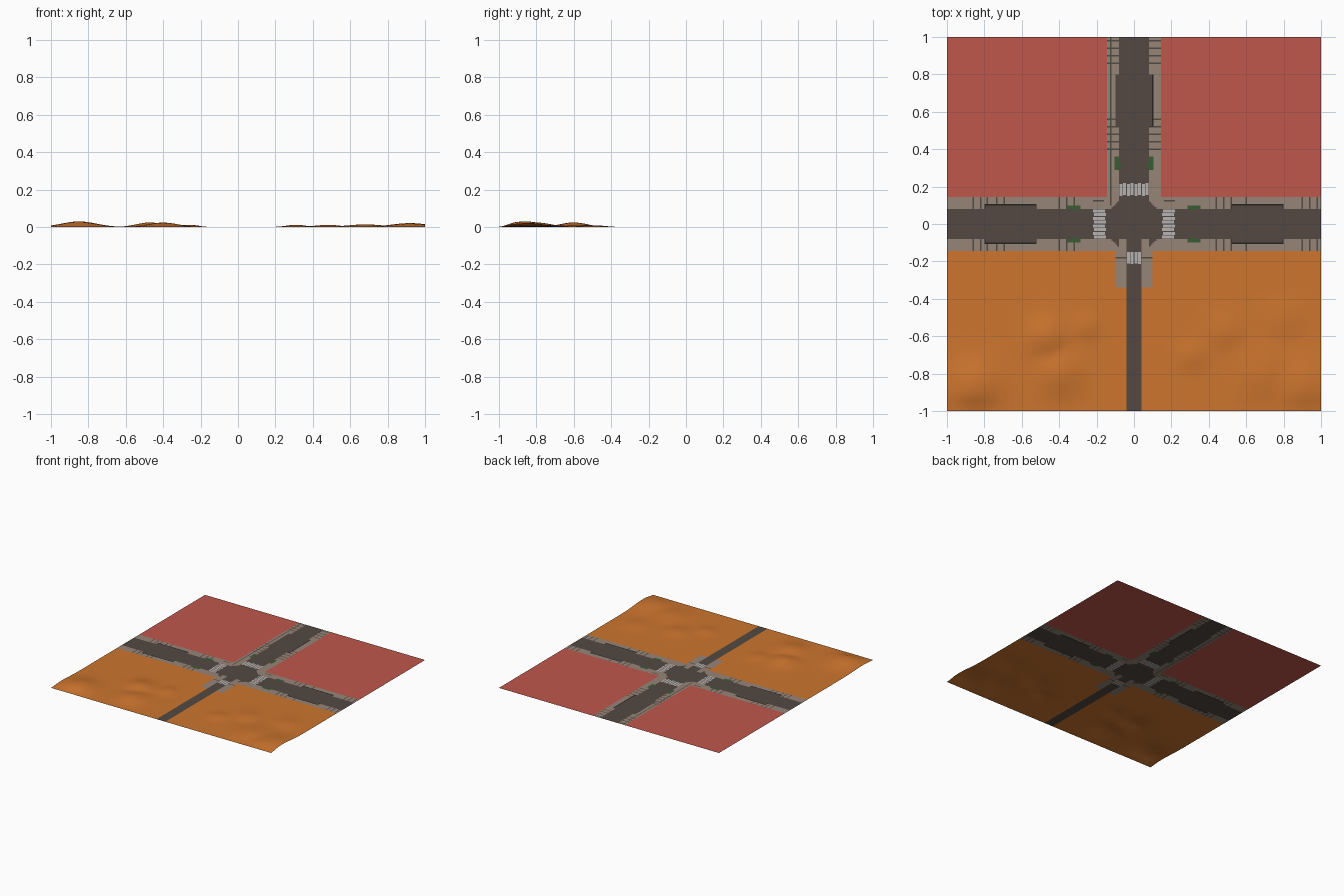
import bpy, bmesh, math

if "Cube" in bpy.data.objects:
    bpy.data.objects.remove(bpy.data.objects["Cube"])

def mat(name, r, g, b):
    lin = lambda c: ((c / 255 + 0.055) / 1.055) ** 2.4 if c > 10 else c / 255 / 12.92
    m = bpy.data.materials.new(name)
    m.diffuse_color = (lin(r), lin(g), lin(b), 1)
    m.use_nodes = True
    m.node_tree.nodes["Principled BSDF"].inputs["Base Color"].default_value = m.diffuse_color
    return m

M = {
    "paving": mat("paving stone", 150, 133, 119),
    "asphalt": mat("asphalt", 83, 73, 67),
    "crossing": mat("crossing paint", 182, 180, 177),
    "joint": mat("dark joint", 78, 74, 66),
    "kerb": mat("black kerb", 38, 35, 33),
    "planter": mat("planter green", 58, 92, 52),
    "plot": mat("red plot", 192, 87, 76),
    "sand": mat("orange sand", 205, 117, 46),
}

def make_object(name, quads, material, smooth=False):
    """Weld a list of quads (each four xyz points) into one sheet."""
    bm = bmesh.new()
    cache = {}
    def v(p):
        k = tuple(round(c, 5) for c in p)
        if k not in cache:
            cache[k] = bm.verts.new(k)
        return cache[k]
    for q in quads:
        bm.faces.new([v(p) for p in q]).smooth = smooth
    me = bpy.data.meshes.new(name)
    bm.to_mesh(me)
    bm.free()
    me.materials.append(M[material])
    ob = bpy.data.objects.new(name, me)
    bpy.context.collection.objects.link(ob)

def rect(x0, x1, y0, y1):
    return [(x0, y0, 0), (x1, y0, 0), (x1, y1, 0), (x0, y1, 0)]

# Flat layout: later rectangles overrule earlier ones, so nothing overlaps
layers = []
def add(part, x0, x1, y0, y1):
    layers.append((part, min(x0, x1), max(x0, x1), min(y0, y1), max(y0, y1)))

W, R, L = 0.145, 0.08, 0.004          # pavement and road half widths, half line width

# Pavements
add("paving", -1, 1, -W, W)
add("paving", -W, W, W, 1)
add("paving", -0.1, 0.1, -0.34, -W)

# Paving joints
for s in (-1, 1):
    for x in (-0.86, -0.82, -0.785, -0.735, -0.695, -0.40, -0.36, -0.32,
              0.44, 0.48, 0.52, 0.60, 0.90, 0.94, 0.98):
        add("joint", x - L, x + L, s * R, s * W)
    for y in (0.40, 0.44, 0.48, 0.52, 0.56, 0.86, 0.90, 0.94, 0.98):
        add("joint", s * R, s * W, y - L, y + L)
    add("joint", s * 0.16, s * 0.22, 0.125 - L, 0.125 + L)
    add("joint", s * 0.04, s * 0.10, -0.18 - L, -0.18 + L)
add("joint", -0.128, -0.121, 0.1, 1)

# Roads, with kerbed parking bays
for s in (-1, 1):
    add("kerb", s * 0.52, s * 0.80, -0.106, 0.106)
    add("asphalt", s * 0.525, s * 0.795, -0.098, 0.098)
add("kerb", R, 0.103, 0.52, 0.80)
add("asphalt", -0.098, 0.095, 0.525, 0.80)
add("asphalt", -1, 1, -R, R)
add("asphalt", -R, R, 0, 1)
add("asphalt", -0.04, 0.04, -1, 0)

# Planters beside the roads
for s in (-1, 1):
    add("planter", s * R, s * 0.103, 0.29, 0.36)
    add("planter", s * 0.07, s * 0.09, 0.30, 0.325)
    for t in (-1, 1):
        add("planter", s * 0.285, s * 0.355, t * R, t * 0.1)
        add("planter", s * 0.30, s * 0.32, t * 0.07, t * 0.08)

# Rounded junction corners, stepped like tiles
step = 0.01
for i in range(8, 15):
    reach = 0.15 - math.sqrt(max(0, 0.07 ** 2 - (0.15 - (i + 0.5) * step) ** 2))
    reach = round(reach, 2)
    for s in (-1, 1):
        for t in (-1, 1):
            if reach > R:
                add("asphalt", s * i * step, s * (i + 1) * step, t * 0.07, t * reach)

# Striped crossings with staggered ends
for k in range(8):
    c = -0.07 + k * 0.02
    j = 0.005 * (k % 2)
    add("crossing", c - 0.0075, c + 0.0075, 0.15 + j, 0.215 + j)
    for s in (-1, 1):
        add("crossing", s * (0.15 + j), s * (0.215 + j), c - 0.0075, c + 0.0075)
for k in range(4):
    c = -0.03 + k * 0.02
    add("crossing", c - 0.0075, c + 0.0075, -0.15, -0.21 - 0.005 * (k % 2))

# Turn the layout into cells
xs = sorted({round(v, 4) for l in layers for v in l[1:3]})
ys = sorted({round(v, 4) for l in layers for v in l[3:5]})
parts = {}
for x0, x1 in zip(xs, xs[1:]):
    cx = (x0 + x1) / 2
    column = [l for l in layers if l[1] < cx < l[2]]
    for y0, y1 in zip(ys, ys[1:]):
        cy = (y0 + y1) / 2
        for l in reversed(column):
            if l[3] < cy < l[4]:
                parts.setdefault(l[0], []).append(rect(x0, x1, y0, y1))
                break
names = {"paving": "pavement", "asphalt": "road", "crossing": "zebra_crossings",
         "joint": "paving_joints", "kerb": "bay_kerbs", "planter": "planters"}
for key, quads in parts.items():
    make_object(names[key], quads, key)

# Red building plots
make_object("left_plot", [rect(-1, -W, W, 1)], "plot")
make_object("right_plot", [rect(W, 1, W, 1)], "plot")

# Sandy ground with low dunes: x, y, height, radius
dunes = [(-0.85, -0.86, 0.030, 0.13), (-0.47, -0.60, 0.025, 0.10),
         (-0.40, -0.80, 0.024, 0.11), (-0.26, -0.55, 0.012, 0.07),
         (0.31, -0.70, 0.012, 0.07), (0.48, -0.57, 0.012, 0.09),
         (0.68, -0.80, 0.014, 0.13), (0.92, -0.85, 0.021, 0.14),
         (0.80, -0.50, 0.009, 0.10)]

def height(x, y):
    z = max(h * math.exp(-((x - a) ** 2 + (y - b) ** 2) / (r * r)) for a, b, h, r in dunes)
    fade = min(1, max(0, (-0.33 - y) / 0.1)) * min(1, max(0, (abs(x) - 0.13) / 0.08))
    return z * fade * min(1, 0.1 + (y + 1) / 0.08)

gx = [0.04, 0.10] + [0.10 + 0.9 * i / 30 for i in range(1, 31)]
gy = [-W - (0.34 - W) * i / 4 for i in range(4)] + [-0.34 - 0.66 * i / 24 for i in range(25)]
for name, s in (("left_sand", -1), ("right_sand", 1)):
    quads = []
    for a, b in zip(gx, gx[1:]):
        for c, d in zip(gy, gy[1:]):
            if b <= 0.1001 and d >= -0.3401:
                continue                      # notch for the pavement stub
            q = [(s * x, y, height(s * x, y)) for x, y in ((a, d), (b, d), (b, c), (a, c))]
            quads.append(q if s > 0 else q[::-1])
    make_object(name, quads, "sand", smooth=True)
